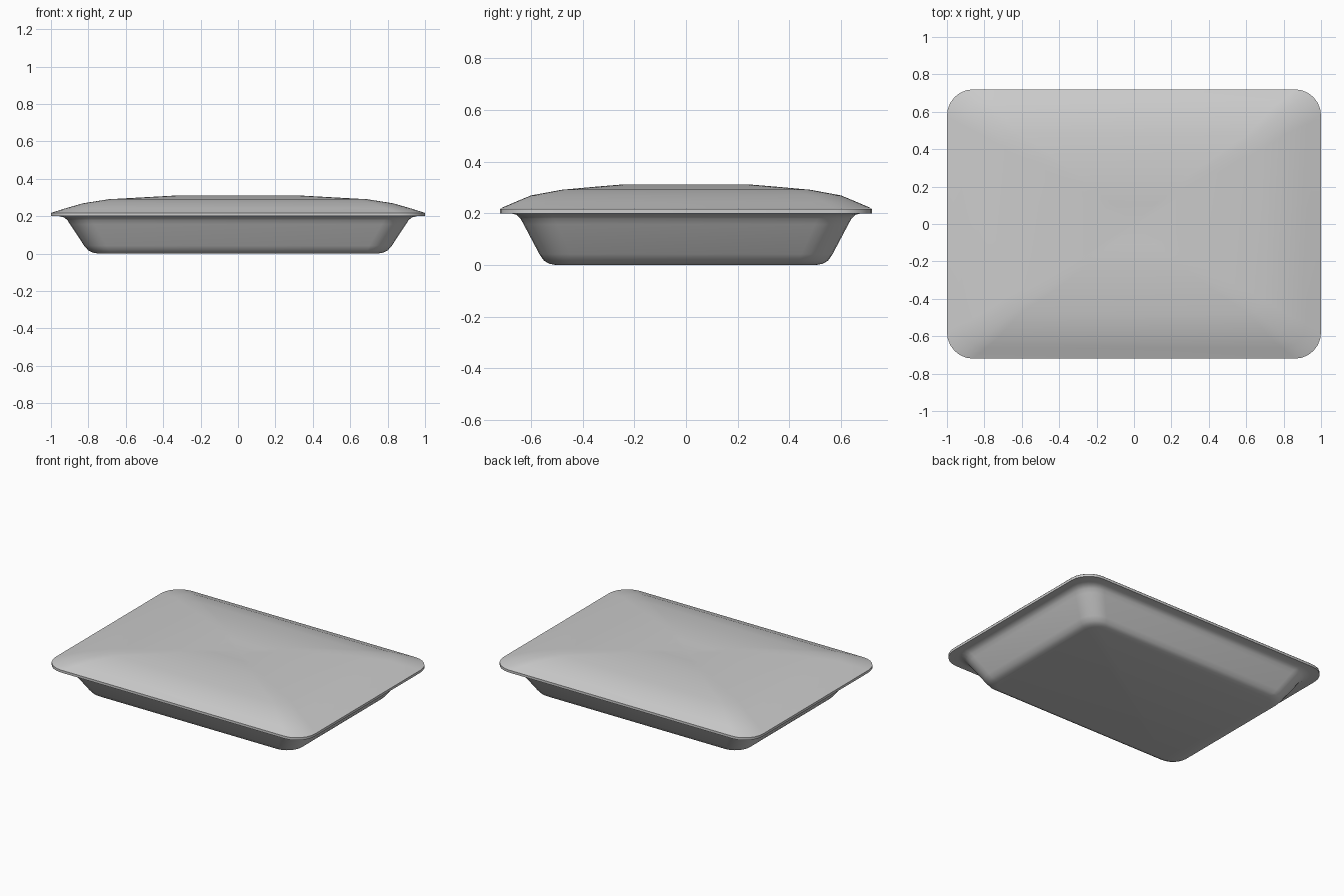
import bpy, bmesh, math

if "Cube" in bpy.data.objects:
    bpy.data.objects.remove(bpy.data.objects["Cube"])

CORNER_STEPS = 6


def rounded_rect(hx, hy, r, z):
    """Points of a rounded rectangle, counter-clockwise."""
    pts = []
    for i, (sx, sy) in enumerate([(1, 1), (-1, 1), (-1, -1), (1, -1)]):
        for k in range(CORNER_STEPS + 1):
            a = math.pi / 2 * (i + k / CORNER_STEPS)
            pts.append((sx * (hx - r) + r * math.cos(a),
                        sy * (hy - r) + r * math.sin(a), z))
    return pts


def loft(name, rings, cap_start=False, cap_end=False, centre_z=None, angle=40):
    """Skin a stack of rounded rectangles (half x, half y, radius, z)."""
    bm = bmesh.new()
    loops = [[bm.verts.new(p) for p in rounded_rect(*r)] for r in rings]
    n = len(loops[0])
    for a, b in zip(loops, loops[1:]):
        for i in range(n):
            j = (i + 1) % n
            bm.faces.new((a[i], a[j], b[j], b[i]))
    if cap_start:
        bm.faces.new(loops[0][::-1])
    if cap_end:
        bm.faces.new(loops[-1])
    if centre_z is not None:
        c = bm.verts.new((0, 0, centre_z))
        for i in range(n):
            bm.faces.new((loops[-1][i], loops[-1][(i + 1) % n], c))
    me = bpy.data.meshes.new(name)
    bm.to_mesh(me)
    bm.free()
    ob = bpy.data.objects.new(name, me)
    bpy.context.collection.objects.link(ob)
    bpy.ops.object.select_all(action='DESELECT')
    ob.select_set(True)
    bpy.context.view_layer.objects.active = ob
    bpy.ops.object.shade_smooth_by_angle(angle=math.radians(angle))
    return ob


# Tray: floor, sloped walls, flared rim, then back down the inside
outer = [
    (0.745, 0.505, 0.08, 0.003),
    (0.775, 0.530, 0.10, 0.008),
    (0.800, 0.550, 0.11, 0.020),
    (0.822, 0.567, 0.12, 0.045),
    (0.898, 0.628, 0.13, 0.160),
    (0.912, 0.640, 0.13, 0.182),
    (0.930, 0.655, 0.135, 0.197),
    (0.955, 0.678, 0.14, 0.203),
    (1.000, 0.720, 0.14, 0.203),
]
inner = [
    (1.000, 0.720, 0.14, 0.220),
    (0.925, 0.650, 0.13, 0.215),
    (0.895, 0.625, 0.12, 0.180),
    (0.805, 0.552, 0.11, 0.045),
    (0.750, 0.510, 0.08, 0.018),
]
loft("tray", outer + inner, cap_start=True, cap_end=True)

# Film lid: bulging sheet with a slight sag in the middle
film = [
    (1.000, 0.720, 0.14, 0.221),
    (0.920, 0.662, 0.13, 0.246),
    (0.830, 0.600, 0.11, 0.272),
    (0.690, 0.480, 0.08, 0.294),
    (0.510, 0.370, 0.06, 0.304),
    (0.310, 0.240, 0.04, 0.315),
    (0.150, 0.110, 0.03, 0.310),
]
loft("film_lid", film, centre_z=0.306)

# Sit the model on the ground
for ob in bpy.data.objects:
    ob.location.z = -0.003
